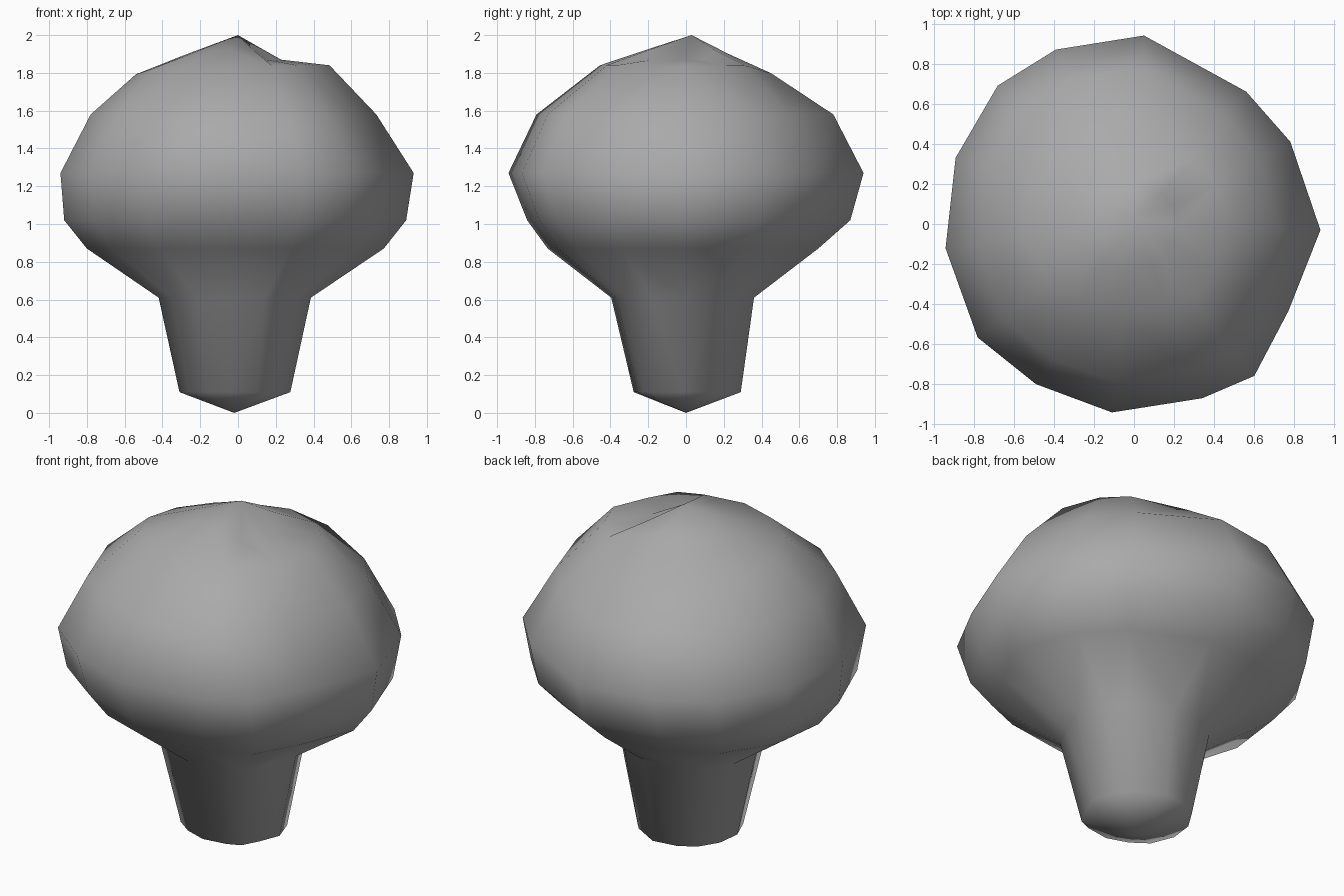
import bpy
import bmesh
from mathutils import Vector

cube = bpy.data.objects.get("Cube")
if cube:
    bpy.data.objects.remove(cube, do_unlink=True)

# Uneven outline of the crown, counter-clockwise from the left side
OUTLINE = [(.93, -.03), (.78, .41), (.56, .66), (.05, .94), (-.39, .87),
           (-.68, .69), (-.89, .33), (-.94, -.12), (-.78, -.56), (-.49, -.79),
           (-.11, -.93), (.34, -.86), (.6, -.75), (.77, -.43)]

# Height, reach towards right, left, front and back, and slope to the back right
RINGS = [(.11, .31, .28, .28, .29, 0),
         (.61, .42, .39, .40, .36, 0),
         (.87, .80, .78, .74, .70, 0),
         (1.02, .92, .90, .85, .87, 0),
         (1.27, .94, .94, .95, .94, 0),
         (1.58, .78, .74, .80, .78, 0),
         (1.84, .54, .49, .46, .45, .14),
         (1.92, .27, .23, .22, .22, .12)]


def ring_points(z, right, left, front, back, slope):
    """Fit the outline to the reach of one ring."""
    for px, py in OUTLINE:
        x = px / .94 * (left if px > 0 else right)
        y = py / .94 * (back if py > 0 else front)
        # The top falls away to the back right, with a dent on the left
        drop = slope * max(0, y - x) * .7
        dent = .05 if z > 1.9 and x > .1 and y < .15 else 0
        yield Vector((x, y, z - drop - dent))


# Grey material
grey = bpy.data.materials.new("grey")
grey.use_nodes = True
colour = (.4, .4, .4, 1)
grey.diffuse_color = colour
grey.node_tree.nodes["Principled BSDF"].inputs["Base Color"].default_value = colour

# Stem and crown as one skin
bm = bmesh.new()
rings = [[bm.verts.new(p) for p in ring_points(*r)] for r in RINGS]
foot = bm.verts.new((-.02, 0, 0))
peak = bm.verts.new((0, .03, 2))
count = len(OUTLINE)
for i in range(count):
    j = (i + 1) % count
    bm.faces.new((foot, rings[0][j], rings[0][i]))
    bm.faces.new((peak, rings[-1][i], rings[-1][j]))
    for low, high in zip(rings, rings[1:]):
        bm.faces.new((low[i], low[j], high[j], high[i]))
bmesh.ops.triangulate(bm, faces=bm.faces[:])
bmesh.ops.recalc_face_normals(bm, faces=bm.faces[:])
for face in bm.faces:
    face.smooth = True

mesh = bpy.data.meshes.new("tree_body")
bm.to_mesh(mesh)
bm.free()
mesh.materials.append(grey)
tree = bpy.data.objects.new("tree_body", mesh)
bpy.context.collection.objects.link(tree)
